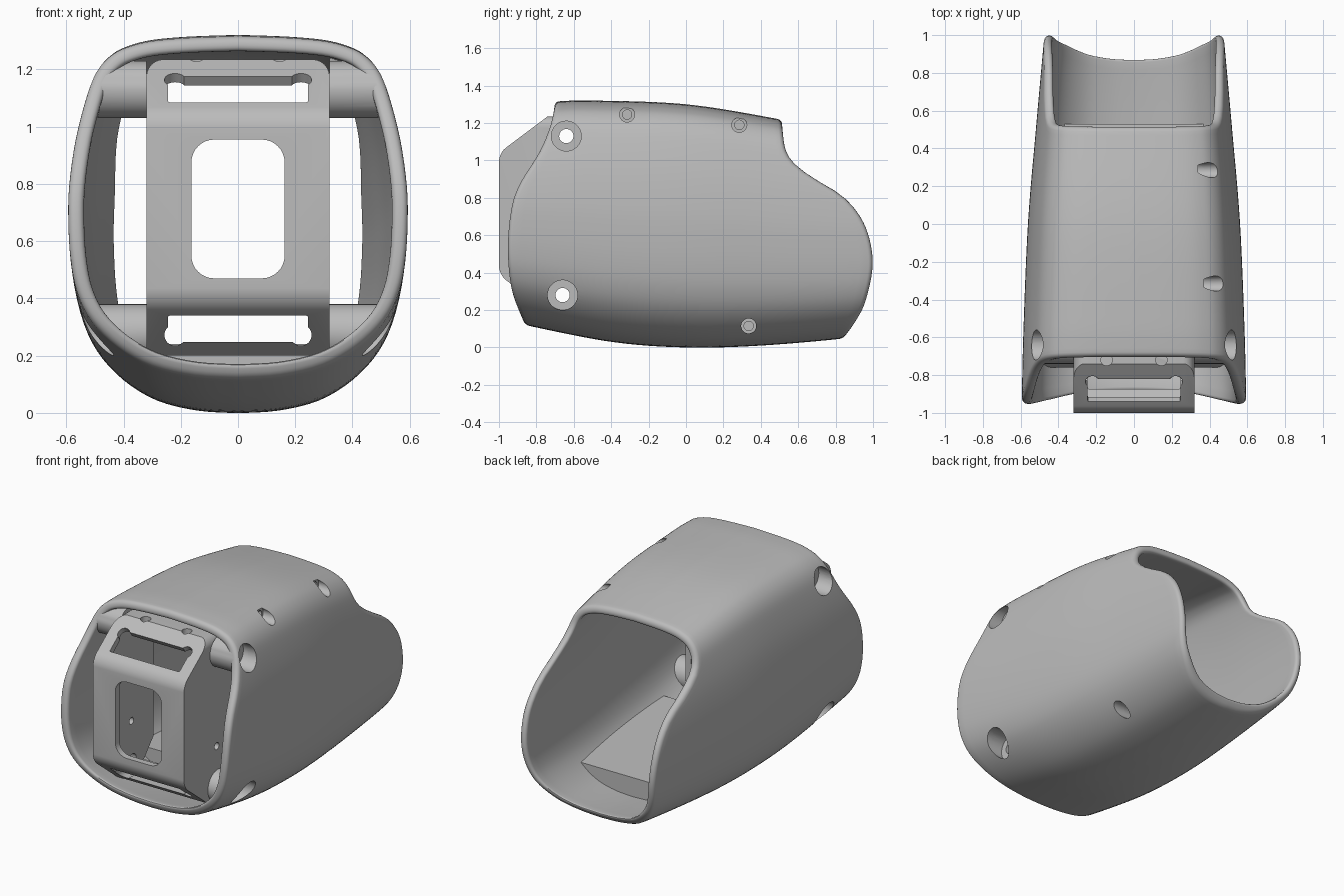
import bpy, bmesh, math
from mathutils import Matrix

if "Cube" in bpy.data.objects:
    bpy.data.objects.remove(bpy.data.objects["Cube"], do_unlink=True)

grey = bpy.data.materials.new("plain grey")
grey.use_nodes = True
grey.diffuse_color = (0.5, 0.5, 0.5, 1)
grey.node_tree.nodes["Principled BSDF"].inputs["Base Color"].default_value = (0.5, 0.5, 0.5, 1)


def curve(pts, steps=12):
    """Dense smooth curve through the points."""
    p = [pts[0]] + list(pts) + [pts[-1]]
    out = []
    for i in range(1, len(p) - 2):
        for s in range(steps):
            t = s / steps
            out.append(tuple(
                0.5 * (2 * b + (c - a) * t + (2 * a - 5 * b + 4 * c - d) * t ** 2
                       + (3 * b - a - 3 * c + d) * t ** 3)
                for a, b, c, d in zip(p[i - 1], p[i], p[i + 1], p[i + 2])))
    return out + [tuple(pts[-1])]


def at(dense, t):
    """Value of a dense curve at t."""
    for (a, va), (b, vb) in zip(dense, dense[1:]):
        if t <= b:
            return va + (vb - va) * max(0, t - a) / max(b - a, 1e-6)
    return dense[-1][1]


def finish(bm, name):
    me = bpy.data.meshes.new(name)
    bm.to_mesh(me)
    bm.free()
    ob = bpy.data.objects.new(name, me)
    bpy.context.collection.objects.link(ob)
    return ob


def apply(ob):
    dg = bpy.context.evaluated_depsgraph_get()
    me = bpy.data.meshes.new_from_object(ob.evaluated_get(dg))
    ob.modifiers.clear()
    ob.data = me


def boolean(ob, tool, op="DIFFERENCE", keep=False):
    m = ob.modifiers.new("cut", "BOOLEAN")
    m.operation, m.object, m.solver = op, tool, "EXACT"
    apply(ob)
    if not keep:
        bpy.data.objects.remove(tool, do_unlink=True)


def rod(name, axis, radius, start, end, u, v):
    """Cylinder along X or Z; u and v are the other two coordinates in order."""
    bm = bmesh.new()
    mid = (start + end) / 2
    turn, loc = {"X": (Matrix.Rotation(math.pi / 2, 4, "Y"), (mid, u, v)),
                 "Z": (Matrix.Identity(4), (u, v, mid))}[axis]
    bmesh.ops.create_cone(bm, cap_ends=True, segments=40, radius1=radius, radius2=radius,
                          depth=abs(end - start), matrix=Matrix.Translation(loc) @ turn)
    return finish(bm, name)


def prism(name, profile, half):
    """Side profile of (y, z) points widened to both sides."""
    bm = bmesh.new()
    face = bm.faces.new([bm.verts.new((-half, y, z)) for y, z in profile])
    new = bmesh.ops.extrude_face_region(bm, geom=[face])["geom"]
    bmesh.ops.translate(bm, vec=(2 * half, 0, 0),
                        verts=[g for g in new if isinstance(g, bmesh.types.BMVert)])
    bmesh.ops.recalc_face_normals(bm, faces=bm.faces[:])
    return finish(bm, name)


def opening(half, height, radius, x, y, z, tilt=0, deep=0.3):
    """Rounded rectangular cutter running front to back, tipped about x."""
    bm = bmesh.new()
    bmesh.ops.create_cube(bm, size=1)
    bmesh.ops.scale(bm, vec=(2 * half, deep, height), verts=bm.verts)
    along = [e for e in bm.edges if abs(e.verts[0].co.y - e.verts[1].co.y) > 0.1]
    bmesh.ops.bevel(bm, geom=along, offset=radius, segments=8, profile=0.5, affect="EDGES")
    bm.transform(Matrix.Translation((x, y, z)) @ Matrix.Rotation(tilt, 4, "X"))
    return finish(bm, "opening_cutter")


# Curves of the housing: cross-section, width, floor, roof and both end cuts
section = curve([(0, 0), (.15, .009), (.3, .045), (.42, .115), (.51, .21), (.56, .32), (.583, .45),
                 (.591, .6), (.588, .75), (.565, .94), (.525, 1.11), (.49, 1.195), (.44, 1.25),
                 (.38, 1.28), (.3, 1.3), (.17, 1.312), (0, 1.318)], 4)
width = curve([(-1, .595), (-.6, .587), (0, .562), (.5, .52), (1, .475)])
floor = curve([(-.96, .15), (-.86, .12), (-.4, .03), (0, 0), (.4, .01), (.86, .05), (1, .08)])
roof = curve([(-1, 1.3), (-.7, 1.315), (-.5, 1.32), (0, 1.3), (.5, 1.22), (1, 1.12)])
front = curve([(.12, -.86), (.305, -.93), (.52, -.952), (.73, -.935), (.87, -.89), (1.05, -.78),
               (1.2, -.72), (1.31, -.7)])
back = curve([(.05, .84), (.13, .9), (.25, .96), (.455, .998), (.65, .957), (.797, .85),
              (.9, .69), (.98, .58), (1.065, .53), (1.21, .512)])


def sleeve(bm, inset, rows=28):
    """Tapering tube of the cross-section, moved inward and trimmed by the end cuts."""
    ring = section + [(-x, z) for x, z in section[-2:0:-1]]
    n = len(ring)
    grid = [[] for _ in range(rows + 1)]
    for i, (px, pz) in enumerate(ring):
        (ax, az), (bx, bz) = ring[i - 1], ring[(i + 1) % n]
        length = math.hypot(bx - ax, bz - az)
        px -= inset * (bz - az) / length
        pz = (pz + inset * (bx - ax) / length) / 1.318

        def height(y):
            return at(floor, y) + (at(roof, y) - at(floor, y)) * pz
        ends = []
        for cut in (front, back):
            z = 1.318 * pz
            for _ in range(8):
                y = at(cut, z)
                z = height(y)
            ends.append(y)
        for r in range(rows + 1):
            y = ends[0] + (ends[1] - ends[0]) * r / rows
            grid[r].append(bm.verts.new((px / .592 * at(width, y), y, height(y))))
    for a, b in zip(grid, grid[1:]):
        bridge(bm, a, b)
    return grid[0], grid[-1]


def bridge(bm, a, b):
    n = len(a)
    return [bm.faces.new((a[i], a[(i + 1) % n], b[(i + 1) % n], b[i])) for i in range(n)]


# Hollow housing with rounded rims
bm = bmesh.new()
outer, inner = sleeve(bm, 0), sleeve(bm, 0.055)
rims = [bridge(bm, a, b) for a, b in zip(outer, inner)]
bmesh.ops.recalc_face_normals(bm, faces=bm.faces[:])
lips = {e for rim in rims for f in rim for e in f.edges
        if any(g not in rim for g in e.link_faces)}
bmesh.ops.bevel(bm, geom=list(lips), offset=0.022, segments=4, profile=0.5, affect="EDGES")
shell = finish(bm, "shell")

# Closed helper that trims inner parts to the wall
bm = bmesh.new()
for g in sleeve(bm, 0.028):
    n, h = len(g), len(g) // 2
    bm.faces.new((g[0], g[1], g[n - 1]))
    bm.faces.new((g[h - 1], g[h], g[h + 1]))
    for i in range(1, h - 1):
        bm.faces.new((g[i], g[i + 1], g[n - i - 1], g[n - i]))
bmesh.ops.recalc_face_normals(bm, faces=bm.faces[:])
hull = finish(bm, "hull_helper")
hull.hide_render = True

# Pivot bosses on both sides, with counterbored holes
parts = [shell]
pivots = {"upper": (-.64, 1.13, .43), "lower": (-.66, .28, .41)}
for level, (y, z, seat) in pivots.items():
    for side, s in (("left", 1), ("right", -1)):
        boss = rod(f"{level}_{side}_boss", "X", 0.1, s * 0.32, s * 0.7, y, z)
        boolean(boss, hull, "INTERSECT", keep=True)
        for ob in (boss, shell):
            boolean(ob, rod("bore", "X", 0.08, s * seat, s * 0.8, y, z))
            boolean(ob, rod("bore", "X", 0.038, s * 0.2, s * 0.8, y, z))
        parts.append(boss)

# Raised floor block inside
block = prism("floor_block", [(-.4, .24), (.53, .19), (.53, -.2), (-.4, -.2)], 0.7)
boolean(block, hull, "INTERSECT", keep=True)
parts.append(block)

# Screw bosses and blind screw holes on one side
for name, y, z, depth in (("front", -.315, 1.245, .37), ("rear", .285, 1.19, .34),
                          ("bottom", .335, .115, .27)):
    boss = rod(f"{name}_screw_boss", "X", 0.055, depth - .05, 0.7, y, z)
    boolean(boss, hull, "INTERSECT", keep=True)
    for ob in [boss, shell] + ([block] if name == "bottom" else []):
        boolean(ob, rod("bore", "X", 0.04, depth, 0.8, y, z))
        boolean(ob, rod("bore", "X", 0.025, depth - .02, 0.8, y, z))
    parts.append(boss)
bpy.data.objects.remove(hull, do_unlink=True)

# Front bracket: folded plate with side cheeks
bracket = prism("bracket", [(-1, .39), (-1, 1.04), (-.74, 1.235), (-.6, 1.235), (-.45, 1.1),
                            (-.45, .35), (-.58, .2), (-.76, .2)], 0.32)
bm = bmesh.new()
bm.from_mesh(bracket.data)
corners = [e for e in bm.edges if all(abs(v.co.x) > .3 and v.co.z > 1.2 for v in e.verts)
           and abs(e.verts[0].co.x - e.verts[1].co.x) < .1]
bmesh.ops.bevel(bm, geom=corners, offset=0.06, segments=6, profile=0.5, affect="EDGES")
bends = [e for e in bm.edges if all(v.co.y < -.99 for v in e.verts)
         and abs(e.verts[0].co.x - e.verts[1].co.x) > .1]
bmesh.ops.bevel(bm, geom=bends, offset=0.045, segments=5, profile=0.5, affect="EDGES")
bm.to_mesh(bracket.data)
bm.free()
boolean(bracket, prism("hollow", [(-.96, .41), (-.96, 1.02), (-.73, 1.195), (-.3, 1.195),
                                  (-.3, .24), (-.75, .24)], 0.28))

# Window, upper slot square to its slope, lower slot straight through
boolean(bracket, opening(.163, .485, .08, 0, -.95, .7125))
slope = -math.radians(53)
boolean(bracket, opening(.245, .15, .008, 0, -.88, 1.13, slope, .15))
boolean(bracket, opening(.245, .092, .008, 0, -.92, .294, 0, .36))
for s in (1, -1):
    boolean(bracket, opening(.037, .074, .0365, s * .22, -.835, 1.164, slope, .15))
    boolean(bracket, opening(.037, .074, .0365, s * .22, -.92, .272, 0, .36))
    boolean(bracket, rod("pin", "Z", .03, 1.15, 1.4, s * .145, -.72))

# Pivot and pin holes through the cheeks
for y, z, r in ((-.64, 1.13, .038), (-.66, .28, .038), (-.67, .53, .022)):
    boolean(bracket, rod("bore", "X", r, -.5, .5, y, z))
parts.append(bracket)

# Colour and shading
bpy.ops.object.select_all(action="DESELECT")
for ob in parts:
    ob.data.materials.clear()
    ob.data.materials.append(grey)
    ob.select_set(True)
bpy.context.view_layer.objects.active = shell
bpy.ops.object.shade_smooth_by_angle(angle=math.radians(35))
